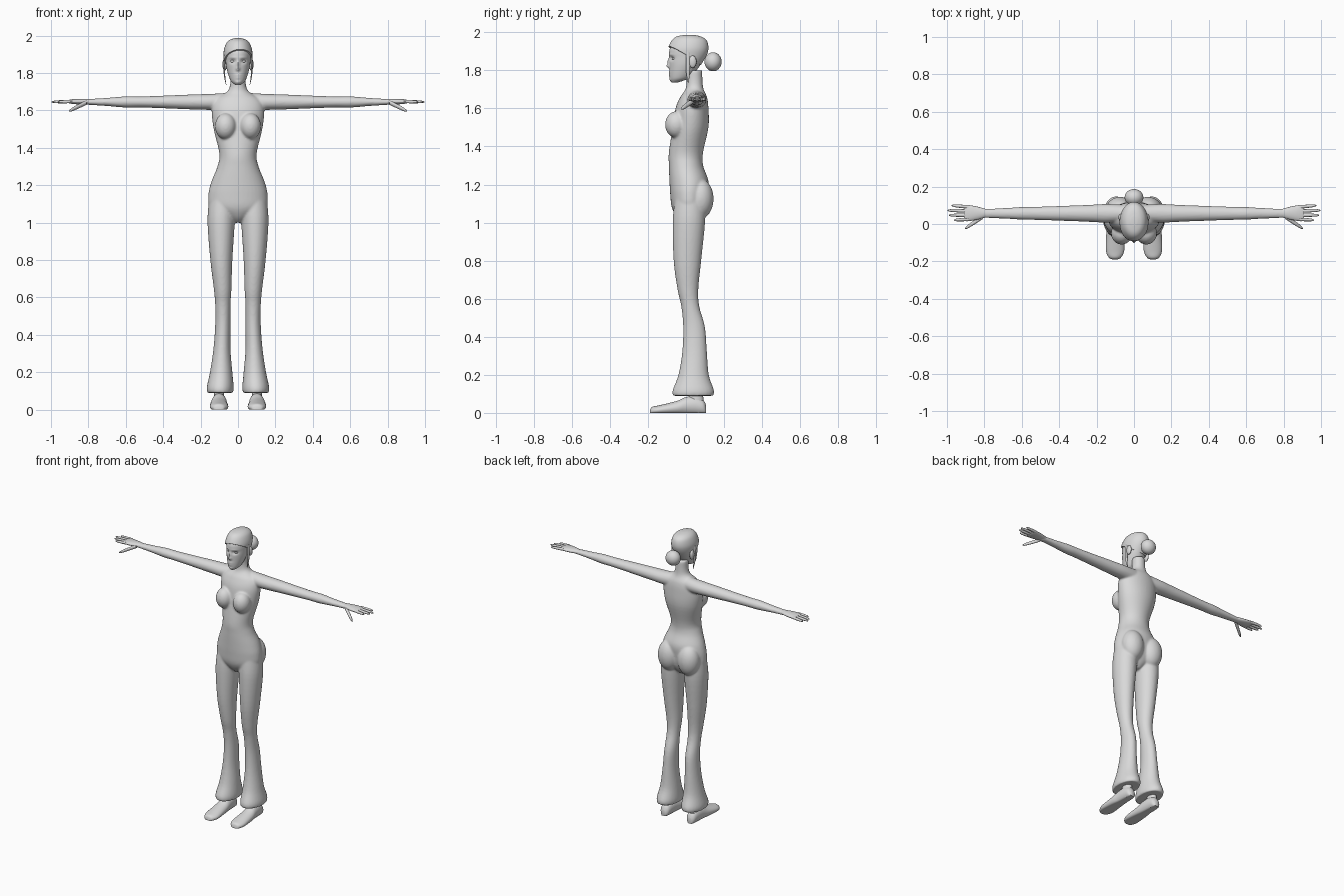
import bpy, bmesh, math
from mathutils import Vector, Matrix

cube = bpy.data.objects.get("Cube")
if cube:
    bpy.data.objects.remove(cube, do_unlink=True)

grey = bpy.data.materials.new("plain grey")
grey.use_nodes = True
grey.diffuse_color = (.7, .7, .7, 1)
grey.node_tree.nodes["Principled BSDF"].inputs["Base Color"].default_value = grey.diffuse_color


def spline(rows, steps):
    """Smoothly interpolate the cross-section rows."""
    points = [Vector(row) for row in rows]
    points = [points[0]] + points + [points[-1]]
    result = []
    for before, start, end, after in zip(points, points[1:], points[2:], points[3:]):
        leave, arrive = (end - before) / 2, (after - start) / 2
        for step in range(steps):
            t = step / steps
            ease = t * t * (3 - 2 * t)
            result.append(start.lerp(end, ease)
                          + leave * (t * (1 - t) * (1 - t))
                          - arrive * (t * t * (1 - t)))
    return result + [points[-1]]


def loft(bm, rows, axis='z', side=1, count=28, steps=5):
    """Skin oval sections; each row is position, low, high, low, high."""
    rings = []
    for along, a_low, a_high, b_low, b_high in spline(rows, steps):
        ring = []
        for i in range(count):
            angle = math.tau * i / count
            a = (a_low + a_high + (a_high - a_low) * math.cos(angle)) / 2
            b = (b_low + b_high + (b_high - b_low) * math.sin(angle)) / 2
            x, y, z = {'x': (along, a, b), 'y': (a, along, b), 'z': (a, b, along)}[axis]
            ring.append(bm.verts.new((x * side, y, max(z, 0))))
        rings.append(ring)
    for lower, upper in zip(rings, rings[1:]):
        for i in range(count):
            j = (i + 1) % count
            bm.faces.new((lower[i], lower[j], upper[j], upper[i]))
    bm.faces.new(rings[0])
    bm.faces.new(rings[-1])


def even(rows):
    """Expand height, half width, front, back to symmetric sections."""
    return [(z, -half, half, front, back) for z, half, front, back in rows]


def around(rows, y, z):
    """Expand position, depth radius, height radius about a fixed centre line."""
    return [(x, y - deep, y + deep, z - high, z + high) for x, deep, high in rows]


def digit(bm, root, tip, radius, side):
    """A tapering finger with a rounded tip."""
    rows = []
    for t in (0, .4, .8, .95, 1):
        x, y, z = Vector(root).lerp(Vector(tip), t)
        r = radius * max(math.sqrt(1 - t ** 5), .2)
        rows.append((x, y - r, y + r, z - r, z + r))
    loft(bm, rows, 'x', side, count=14)


def ball(bm, centre, size):
    matrix = Matrix.Translation(centre) @ Matrix.Diagonal((*size, 1))
    bmesh.ops.create_uvsphere(bm, u_segments=28, v_segments=18, radius=1, matrix=matrix)


def push(bm, x, z, wide, tall, amount):
    """Soft sculpting dab on the face; positive amounts pull it forward."""
    for vert in bm.verts:
        if vert.co.y < 0:
            reach = ((vert.co.x - x) / wide) ** 2 + ((vert.co.z - z) / tall) ** 2
            vert.co.y -= amount * math.exp(-reach)


def finish(bm, name):
    bmesh.ops.recalc_face_normals(bm, faces=bm.faces)
    mesh = bpy.data.meshes.new(name)
    bm.to_mesh(mesh)
    bm.free()
    mesh.materials.append(grey)
    obj = bpy.data.objects.new(name, mesh)
    bpy.context.collection.objects.link(obj)
    bpy.ops.object.select_all(action='DESELECT')
    obj.select_set(True)
    bpy.context.view_layer.objects.active = obj
    bpy.ops.object.shade_smooth_by_angle(angle=math.radians(50))
    return obj


# Body: torso, neck, arms and flared legs fused into one skin
torso = even([
    (1, .02, -.02, .05), (1.03, .07, -.05, .08), (1.08, .15, -.075, .105),
    (1.15, .158, -.083, .115), (1.22, .142, -.087, .118), (1.3, .11, -.09, .09),
    (1.37, .1, -.09, .09), (1.5, .13, -.07, .118), (1.6, .14, -.055, .118),
    (1.66, .12, -.03, .11), (1.71, .05, 0, .09), (1.8, .04, 0, .085)])
leg = [
    (1.12, .01, .155, -.06, .1), (1, .017, .163, -.07, .1), (.8, .03, .148, -.065, .08),
    (.65, .035, .13, -.045, .065), (.56, .04, .122, -.025, .07),
    (.45, .04, .122, -.015, .1), (.32, .04, .132, -.02, .11), (.2, .03, .15, -.04, .12),
    (.12, .023, .167, -.07, .147), (.09, .026, .165, -.07, .144)]
arm = around([
    (.04, .045, .05), (.15, .05, .043), (.25, .045, .04), (.5, .036, .03),
    (.6, .034, .03), (.7, .028, .022), (.82, .024, .014)], y=.057, z=1.645)
body = bmesh.new()
loft(body, torso, count=40)
for side in (1, -1):
    loft(body, leg, side=side)
    loft(body, arm, 'x', side)
    ball(body, (.066 * side, -.05, 1.515), (.057, .06, .07))
    ball(body, (.076 * side, .075, 1.125), (.075, .07, .105))
skin = finish(body, "body")
fuse = skin.modifiers.new("fuse", 'REMESH')
fuse.mode = 'VOXEL'
fuse.voxel_size = .006
fuse.use_smooth_shade = True
relax = skin.modifiers.new("relax", 'SMOOTH')
relax.factor = .5
relax.iterations = 8

# Head with sculpted face
skull = even([
    (1.737, .015, -.075, -.04), (1.76, .04, -.085, .02), (1.82, .06, -.087, .07),
    (1.87, .067, -.088, .1), (1.91, .068, -.086, .11), (1.95, .055, -.066, .1),
    (1.97, .035, -.04, .07), (1.978, .01, 0, .03)])
head = bmesh.new()
loft(head, skull, count=72, steps=9)
for x in (-.028, .028):
    push(head, x, 1.863, .015, .011, -.012)   # eye socket
    push(head, x, 1.882, .02, .007, .003)     # brow
push(head, 0, 1.845, .008, .02, .009)         # nose bridge
push(head, 0, 1.822, .01, .01, .014)          # nose tip
push(head, 0, 1.789, .017, .005, .006)        # upper lip
push(head, 0, 1.774, .014, .005, .005)        # lower lip
push(head, 0, 1.75, .015, .008, .004)         # chin
finish(head, "head")

# Hair cap, trimmed along a slanted swept hairline
grow = .008
hair = bmesh.new()
loft(hair, [(z + grow, left - grow, right + grow, front - grow, back + grow)
            for z, left, right, front, back in skull[2:]], count=48)
bmesh.ops.bisect_plane(
    hair, geom=hair.verts[:] + hair.edges[:] + hair.faces[:],
    plane_co=(0, -.09, 1.925), plane_no=(-.15, .6, 1), clear_inner=True)
bmesh.ops.holes_fill(hair, edges=[edge for edge in hair.edges if edge.is_boundary])
finish(hair, "hair_cap")

bun = bmesh.new()
ball(bun, (0, .142, 1.845), (.05, .045, .05))
finish(bun, "hair_bun")

# Paired small parts
strand = [(1.9, .066, .078, 0, .02), (1.8, .069, .077, 0, .02), (1.735, .062, .064, .01, .015)]
ankle = [(.03, .075, .13, .015, .095), (.15, .075, .125, .015, .085)]
foot = [(y, inner, outer, -.01, top) for y, inner, outer, top in (
    (.106, .085, .118, .04), (.09, .07, .132, .068), (.05, .064, .138, .086),
    (0, .06, .142, .083), (-.05, .056, .148, .062), (-.14, .052, .15, .04),
    (-.18, .07, .134, .03), (-.19, .09, .113, .01))]
palm = around([(.79, .022, .014), (.83, .033, .015), (.87, .041, .014),
               (.9, .043, .01), (.91, .034, .006)], y=.058, z=1.647)
reach = (.962, .99, .998, .975)

for side, word in ((1, "left"), (-1, "right")):
    bm = bmesh.new()
    loft(bm, strand, side=side, count=12)
    finish(bm, word + "_hair_strand")

    bm = bmesh.new()
    ball(bm, (.071 * side, .035, 1.845), (.012, .02, .032))
    finish(bm, word + "_ear")

    bm = bmesh.new()
    ball(bm, (.028 * side, -.062, 1.862), (.014, .012, .008))
    finish(bm, word + "_eye")

    bm = bmesh.new()
    loft(bm, foot, 'y', side)
    loft(bm, ankle, side=side)
    finish(bm, word + "_foot")

    bm = bmesh.new()
    loft(bm, palm, 'x', side)
    digit(bm, (.81, .038, 1.642), (.903, -.024, 1.597), .012, side)
    for index, tip in enumerate(reach):
        spread = index - 1.5
        digit(bm, (.885, .058 + .022 * spread, 1.648),
              (tip, .06 + .026 * spread, 1.645), .009, side)
    finish(bm, word + "_hand")
